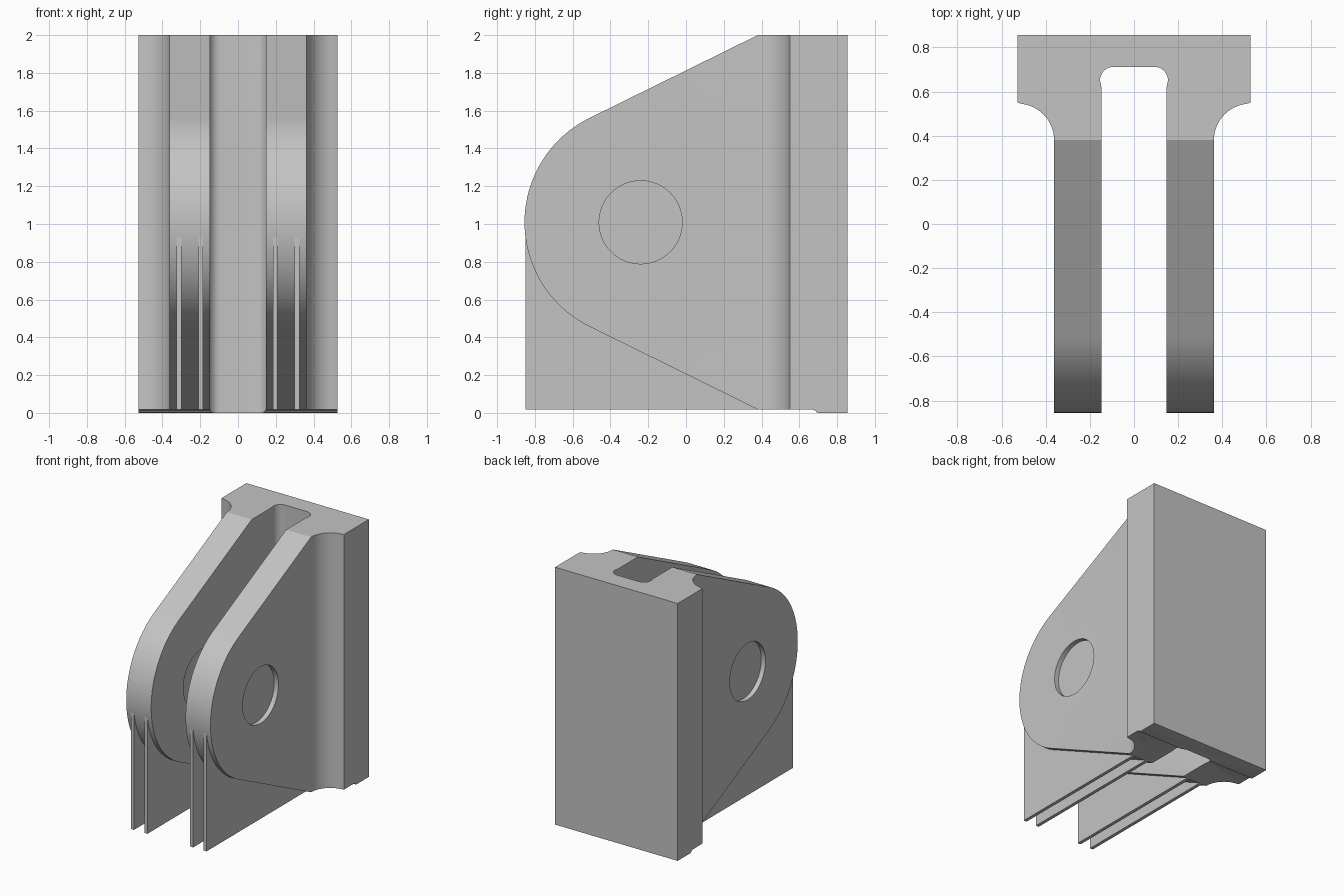
import bpy, bmesh
from math import sin, cos, radians, atan2, acos, hypot, pi

cube = bpy.data.objects.get("Cube")
if cube:
    bpy.data.objects.remove(cube, do_unlink=True)

grey = bpy.data.materials.new("light grey")
grey.use_nodes = True
grey.diffuse_color = (0.55, 0.55, 0.55, 1)
grey.node_tree.nodes["Principled BSDF"].inputs["Base Color"].default_value = grey.diffuse_color

BASE, TOP = 0.018, 2.0
FRONT, BACK = -0.85, 0.855
EYE_Y, EYE_Z = -0.24, 1.009      # centre of the rounded lug end
LUG_R, HOLE_R = 0.615, 0.22
SHOULDER = 0.38                  # where the lugs meet the flange fillets


def arc(cx, cy, r, start, end, steps):
    """Points on a circular arc, angles in degrees."""
    angles = [radians(start + (end - start) * i / steps) for i in range(steps + 1)]
    return [(cx + r * cos(a), cy + r * sin(a)) for a in angles]


def prism(name, points, axis, low, high):
    """Extrude a closed profile: (x, y) along z, or (y, z) along x."""
    place = (lambda a, b, t: (t, a, b)) if axis == "x" else (lambda a, b, t: (a, b, t))
    bm = bmesh.new()
    ends = [[bm.verts.new(place(a, b, t)) for a, b in points] for t in (low, high)]
    for ring in ends:
        bm.faces.new(ring)
    for i in range(len(points)):
        j = (i + 1) % len(points)
        bm.faces.new((ends[0][i], ends[0][j], ends[1][j], ends[1][i]))
    bmesh.ops.recalc_face_normals(bm, faces=bm.faces)
    mesh = bpy.data.meshes.new(name)
    bm.to_mesh(mesh)
    bm.free()
    mesh.materials.append(grey)
    obj = bpy.data.objects.new(name, mesh)
    bpy.context.collection.objects.link(obj)
    return obj


def activate(obj):
    bpy.ops.object.select_all(action="DESELECT")
    obj.select_set(True)
    bpy.context.view_layer.objects.active = obj


def combine(target, tool, operation):
    """Apply a boolean and discard the tool."""
    tool.hide_render = True
    mod = target.modifiers.new(operation.lower(), "BOOLEAN")
    mod.operation, mod.solver, mod.object = operation, "EXACT", tool
    activate(target)
    bpy.ops.object.modifier_apply(modifier=mod.name)
    bpy.data.objects.remove(tool, do_unlink=True)


# Plan outline: flange, concave fillet, lug, and rounded slot
half = [(0.527, BACK), (0.527, 0.55)]
half += arc(0.527, SHOULDER, 0.165, 90, 180, 14)[1:]
half += [(0.362, -0.9), (0.148, -0.9), (0.148, 0.62)]
half += arc(0.092, 0.65, 0.062, 0, 90, 8)
plan = half + [(-x, y) for x, y in reversed(half)]
bracket = prism("bracket_body", plan, "z", -0.05, TOP + 0.05)

# Side outline: sloped edges tangent to the rounded end, small step under the flange
dy, dz = SHOULDER - EYE_Y, TOP - EYE_Z
tangent = (atan2(dz, dy) + acos(LUG_R / hypot(dy, dz))) * 180 / pi
side = [(0.9, 0), (0.9, TOP), (SHOULDER, TOP)]
side += arc(EYE_Y, EYE_Z, LUG_R, tangent, 360 - tangent, 40)
side += [(SHOULDER, BASE), (0.67, BASE), (0.685, 0.012), (0.69, 0.004), (0.7, 0)]
combine(bracket, prism("side_cutter", side, "x", -0.7, 0.7), "INTERSECT")

# Pin hole through both lugs
circle = arc(EYE_Y, EYE_Z, HOLE_R, 0, 360, 64)[:-1]
combine(bracket, prism("hole_cutter", circle, "x", -0.7, 0.7), "DIFFERENCE")
activate(bracket)
bpy.ops.object.shade_smooth_by_angle(angle=radians(25))

# Thin support fins under each lug, also closing the pin hole
fin = [(FRONT, BASE), (SHOULDER, BASE), (0.37, 0.3), (-0.02, 1.3),
       (-0.4, 1.3), (FRONT, 0.93)]
for label, sign in (("left", 1), ("right", -1)):
    for position, x in (("inner", 0.197), ("outer", 0.312)):
        prism(f"{label}_{position}_fin", fin, "x", sign * x - 0.013, sign * x + 0.013)
